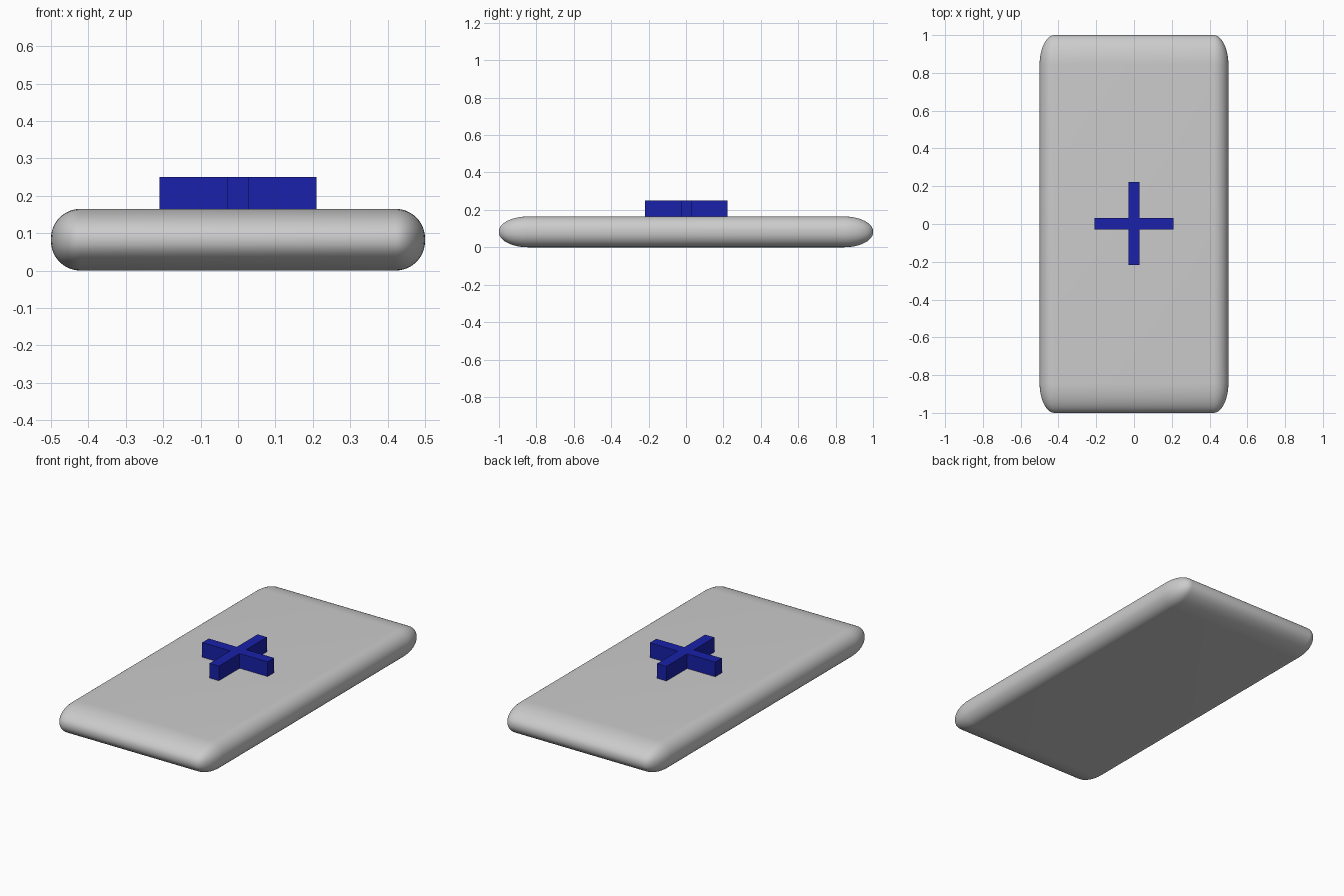
import bpy, bmesh

if "Cube" in bpy.data.objects:
    bpy.data.objects.remove(bpy.data.objects["Cube"])

H = 0.165  # slab thickness


def add_object(name, bm):
    bmesh.ops.recalc_face_normals(bm, faces=bm.faces)
    mesh = bpy.data.meshes.new(name)
    bm.to_mesh(mesh)
    bm.free()
    obj = bpy.data.objects.new(name, mesh)
    bpy.context.collection.objects.link(obj)
    return obj


# Rounded slab: bevelled square plate, stretched along y so the ends round elliptically
bm = bmesh.new()
bmesh.ops.create_cube(bm, size=1)
bmesh.ops.scale(bm, vec=(1, 1, H), verts=bm.verts)
bmesh.ops.bevel(bm, geom=bm.edges[:], offset=0.079, segments=12,
                profile=0.5, affect='EDGES')
bmesh.ops.scale(bm, vec=(1, 2, 1), verts=bm.verts)
bmesh.ops.translate(bm, vec=(0, 0, H / 2), verts=bm.verts)
slab = add_object("slab", bm)
bpy.context.view_layer.objects.active = slab
slab.select_set(True)
bpy.ops.object.shade_smooth_by_angle()

# Raised plus-shaped button, extruded from its outline
w, ax, ay, cy = 0.03, 0.21, 0.22, 0.002
outline = [(ax, -w), (ax, w), (w, w), (w, ay), (-w, ay), (-w, w),
           (-ax, w), (-ax, -w), (-w, -w), (-w, -ay), (w, -ay), (w, -w)]
bm = bmesh.new()
face = bm.faces.new([bm.verts.new((x, y + cy, H - 0.005)) for x, y in outline])
top = bmesh.ops.extrude_face_region(bm, geom=[face], use_keep_orig=True)["geom"]
bmesh.ops.translate(bm, vec=(0, 0, 0.25 - H + 0.005),
                    verts=[g for g in top if isinstance(g, bmesh.types.BMVert)])
button = add_object("plus_button", bm)

blue = bpy.data.materials.new("blue")
blue.diffuse_color = (0.01, 0.015, 0.4, 1)
blue.use_nodes = True
blue.node_tree.nodes["Principled BSDF"].inputs["Base Color"].default_value = blue.diffuse_color
button.data.materials.append(blue)
